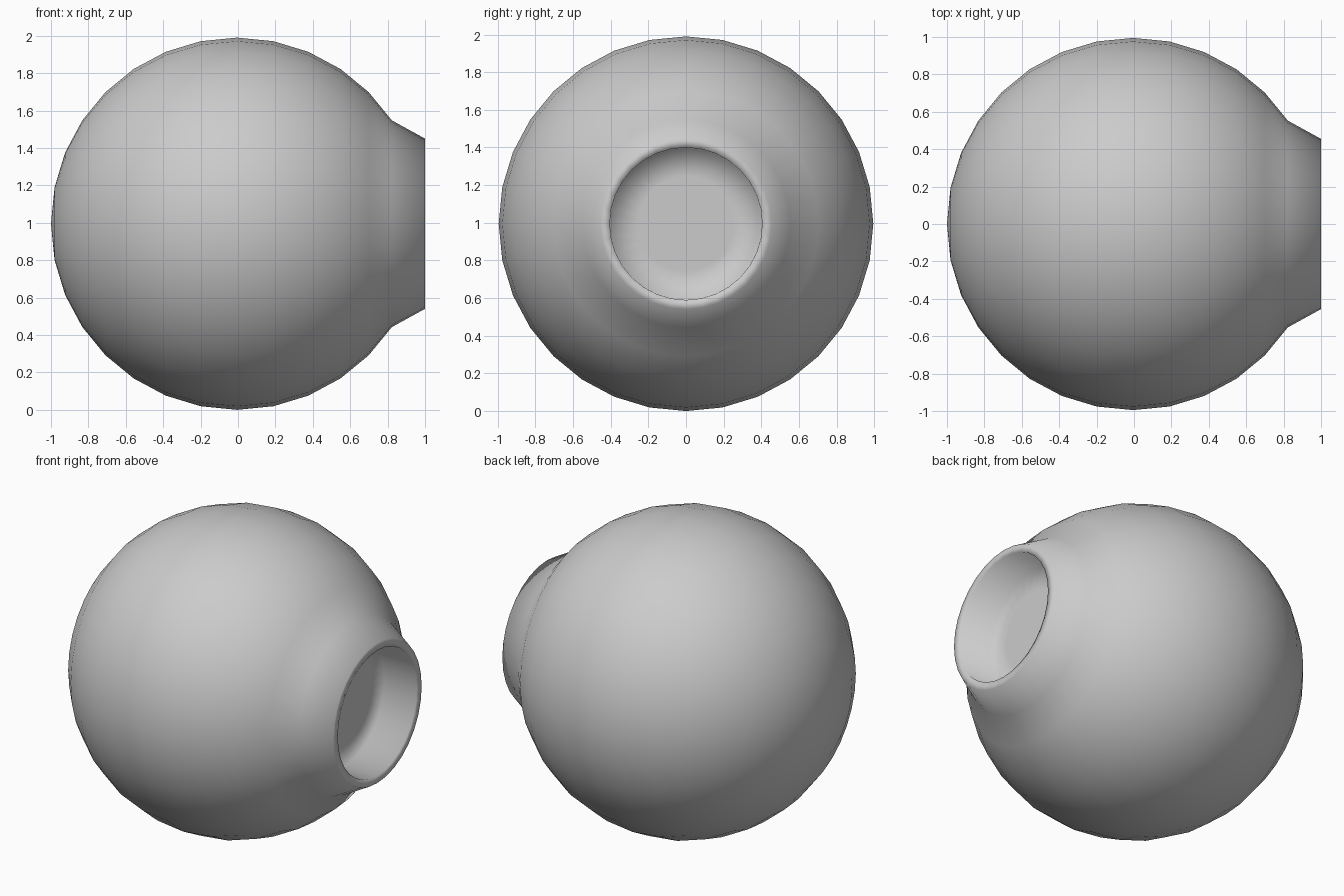
import bpy, bmesh, math

if "Cube" in bpy.data.objects:
    bpy.data.objects.remove(bpy.data.objects["Cube"])

R, CX, CZ, N = 0.995, -0.005, 0.995, 32

# half profile (x, radius) along the x axis: ball rings from rear pole to neck
profile = []
for i in range(1, 14):
    a = math.pi * i / 16
    profile.append((CX - R * math.cos(a), R * math.sin(a)))
# neck: tapered collar, flat rim, recessed socket and floor
profile += [(1.0, 0.455), (1.0, 0.405), (0.77, 0.40), (0.77, 0.25)]

bm = bmesh.new()
rings = []
for x, r in profile:
    rings.append([bm.verts.new((x, r * math.cos(2 * math.pi * k / N),
                                CZ + r * math.sin(2 * math.pi * k / N)))
                  for k in range(N)])
rear = bm.verts.new((CX - R, 0, CZ))
floor = bm.verts.new((0.77, 0, CZ))
for k in range(N):
    j = (k + 1) % N
    bm.faces.new((rear, rings[0][j], rings[0][k]))
    bm.faces.new((floor, rings[-1][k], rings[-1][j]))
    for a, b in zip(rings, rings[1:]):
        bm.faces.new((a[k], a[j], b[j], b[k]))
bmesh.ops.recalc_face_normals(bm, faces=bm.faces)
for f in bm.faces:
    f.smooth = True

mesh = bpy.data.meshes.new("ball_with_socket")
bm.to_mesh(mesh)
bm.free()
obj = bpy.data.objects.new("ball_with_socket", mesh)
bpy.context.collection.objects.link(obj)
